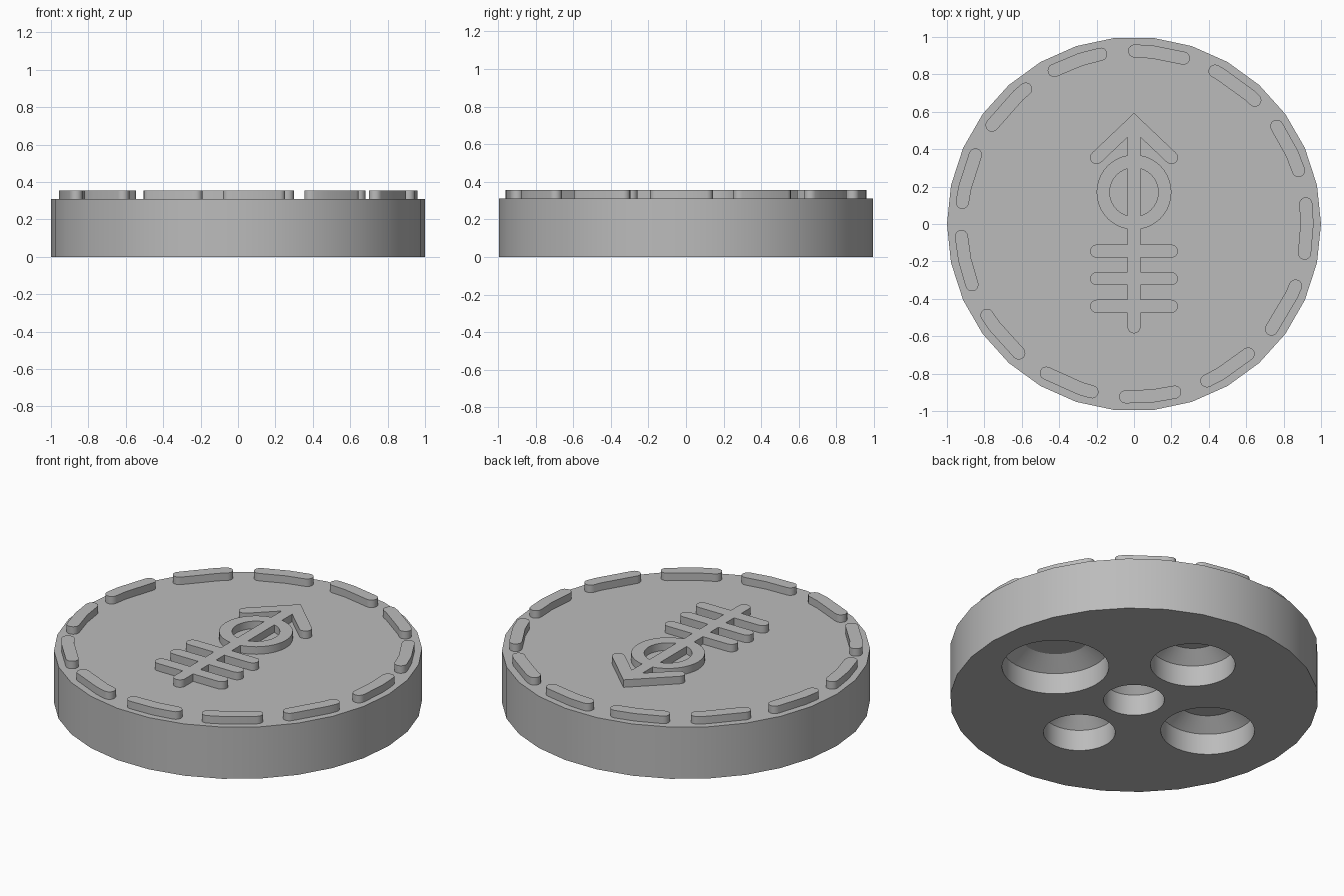
import bpy, bmesh
from math import sin, cos, pi, radians, degrees, floor, ceil
from mathutils import Vector

if "Cube" in bpy.data.objects:
    bpy.data.objects.remove(bpy.data.objects["Cube"], do_unlink=True)

SIDES, TOP, RAISED, WIDTH = 30, 0.31, 0.355, 0.07

grey = bpy.data.materials.new("plain grey")
grey.use_nodes = True
COLOUR = (0.5, 0.5, 0.5, 1)
grey.diffuse_color = COLOUR
grey.node_tree.nodes["Principled BSDF"].inputs["Base Color"].default_value = COLOUR


def solid(name, rings):
    """Skin a stack of equal-length rings of 3D points and cap both ends."""
    bm = bmesh.new()
    loops = [[bm.verts.new(p) for p in ring] for ring in rings]
    for low, high in zip(loops, loops[1:]):
        for i in range(len(low)):
            j = (i + 1) % len(low)
            bm.faces.new((low[i], low[j], high[j], high[i]))
    bm.faces.new(loops[0][::-1])
    bm.faces.new(loops[-1])
    bmesh.ops.recalc_face_normals(bm, faces=bm.faces)
    mesh = bpy.data.meshes.new(name)
    bm.to_mesh(mesh)
    bm.free()
    mesh.materials.append(grey)
    obj = bpy.data.objects.new(name, mesh)
    bpy.context.collection.objects.link(obj)
    return obj


def circle(r, z, x=0, y=0, n=SIDES):
    return [(x + r * cos(2 * pi * i / n), y + r * sin(2 * pi * i / n), z) for i in range(n)]


def stroke(name, path):
    """Raised stroke of constant width with mitred bends and round ends."""
    pts = [Vector(p) for p in path]
    dirs = [(b - a).normalized() for a, b in zip(pts, pts[1:])]
    r = WIDTH / 2

    def side(points, ds):
        out = []
        for p, d0, d1 in zip(points[1:-1], ds, ds[1:]):
            n0, n1 = Vector((d0.y, -d0.x)), Vector((d1.y, -d1.x))
            out.append(p + (n0 + n1) * r / (1 + n0.dot(n1)))
        return out

    def cap(p, d):
        n = Vector((d.y, -d.x))
        return [p + r * (n * cos(pi * k / 8) + d * sin(pi * k / 8)) for k in range(9)]

    back = [-d for d in reversed(dirs)]
    outline = side(pts, dirs) + cap(pts[-1], dirs[-1])
    outline += side(pts[::-1], back) + cap(pts[0], back[-1])
    return solid(name, [[(p.x, p.y, z) for p in outline] for z in (TOP - 0.01, RAISED)])


def combine(obj, others, operation):
    """Boolean the other solids into obj, then discard them."""
    for other in others:
        mod = obj.modifiers.new("combine", 'BOOLEAN')
        mod.operation, mod.solver, mod.object = operation, 'EXACT', other
    graph = bpy.context.evaluated_depsgraph_get()
    mesh = bpy.data.meshes.new_from_object(obj.evaluated_get(graph))
    obj.modifiers.clear()
    obj.data = mesh
    for other in others:
        bpy.data.objects.remove(other, do_unlink=True)


# Disc with cone-ended sockets underneath: one central, four around it
disc = solid("disc", [circle(1, 0), circle(1, TOP)])
sockets = [(0.165, 0, 0)]
for k, r in enumerate((0.29, 0.23, 0.255, 0.195)):
    a = k * pi / 2
    sockets.append((r, (0.267 + r) * cos(a), (0.267 + r) * sin(a)))
cutters = [solid("socket_cutter", [circle(r, -0.05, x, y, 48), circle(r, 0.126, x, y, 48),
                                   circle(0.65 * r, 0.19, x, y, 48)]) for r, x, y in sockets]
combine(disc, cutters, 'DIFFERENCE')
parts = [disc]

# Ring of curved dashes around the rim, bent at the disc's corners
DASHES, HALF, STEP = 13, 8.2, 360 / SIDES
for k in range(DASHES):
    mid = -1.5 + k * 360 / DASHES
    bends = [i * STEP for i in range(ceil((mid - HALF) / STEP), floor((mid + HALF) / STEP) + 1)]
    bends = [b for b in bends if abs(b - mid) < HALF - 2]
    angles = [radians(a) for a in [mid - HALF] + bends + [mid + HALF]]
    parts.append(stroke(f"rim_dash_{k + 1}", [(0.925 * cos(a), 0.925 * sin(a)) for a in angles]))

# Central emblem: ring, shaft, arrowhead and three crossbars
emblem = solid("emblem", [circle(0.2, z, 0, 0.17, 40) for z in (TOP - 0.01, RAISED)])
hole = solid("ring_cutter", [circle(0.13, z, 0, 0.17, 40) for z in (TOP - 0.1, RAISED + 0.1)])
combine(emblem, [hole], 'DIFFERENCE')
strokes = [stroke("shaft", [(0, -0.55), (0, 0.52)]),
           stroke("arrowhead", [(-0.2, 0.355), (0, 0.545), (0.2, 0.355)])]
strokes += [stroke("crossbar", [(-0.2, y), (0.2, y)]) for y in (-0.145, -0.292, -0.44)]
combine(emblem, strokes, 'UNION')
parts.append(emblem)

# Smooth the curved walls, keep the edges crisp
bpy.ops.object.select_all(action='DESELECT')
for part in parts:
    part.select_set(True)
bpy.context.view_layer.objects.active = disc
bpy.ops.object.shade_smooth_by_angle(angle=radians(30))
